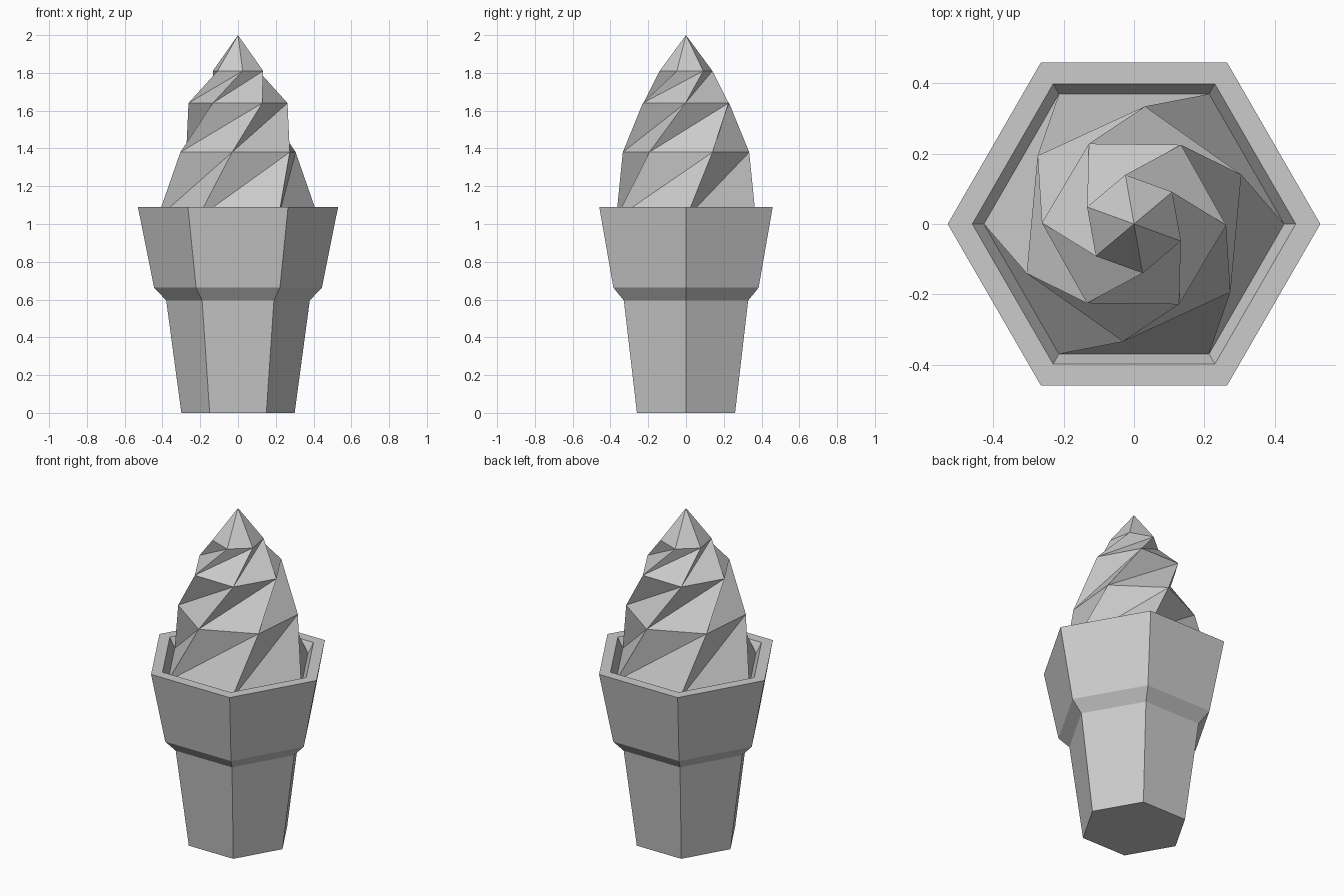
import bpy, bmesh
from math import cos, sin, radians

if "Cube" in bpy.data.objects:
    bpy.data.objects.remove(bpy.data.objects["Cube"])

SIDES = 6


def add_ring(bm, radius, z, turn=0.0):
    return [bm.verts.new((radius * cos(radians(turn + 60 * i)),
                          radius * sin(radians(turn + 60 * i)), z))
            for i in range(SIDES)]


def finish(bm, name):
    me = bpy.data.meshes.new(name)
    bm.to_mesh(me)
    bm.free()
    ob = bpy.data.objects.new(name, me)
    bpy.context.collection.objects.link(ob)
    return ob


# Wafer cup: hexagonal profile (radius, z), from the base up and over the rim
bm = bmesh.new()
profile = [(0.30, 0), (0.38, 0.595), (0.444, 0.663), (0.53, 1.09),
           (0.46, 1.09), (0.427, 1.03)]
rings = [add_ring(bm, r, z) for r, z in profile]
for a, b in zip(rings, rings[1:]):
    for i in range(SIDES):
        j = (i + 1) % SIDES
        bm.faces.new((a[i], a[j], b[j], b[i]))
bm.faces.new(rings[0][::-1])
finish(bm, "wafer_cup")

# Ice cream swirl: twisted rings (radius, z, turn), split along the concave diagonal
bm = bmesh.new()
swirl = [(0.427, 1.03, 0), (0.336, 1.38, 24.7), (0.262, 1.64, 59.3),
         (0.142, 1.81, 100)]
rings = [add_ring(bm, *s) for s in swirl]
for a, b in zip(rings, rings[1:]):
    for i in range(SIDES):
        j = (i + 1) % SIDES
        bm.faces.new((a[i], a[j], b[j]))
        bm.faces.new((a[i], b[j], b[i]))
# Pointed tip
tip = bm.verts.new((0, 0, 2))
for i in range(SIDES):
    bm.faces.new((rings[-1][i], rings[-1][(i + 1) % SIDES], tip))
finish(bm, "ice_cream_swirl")
